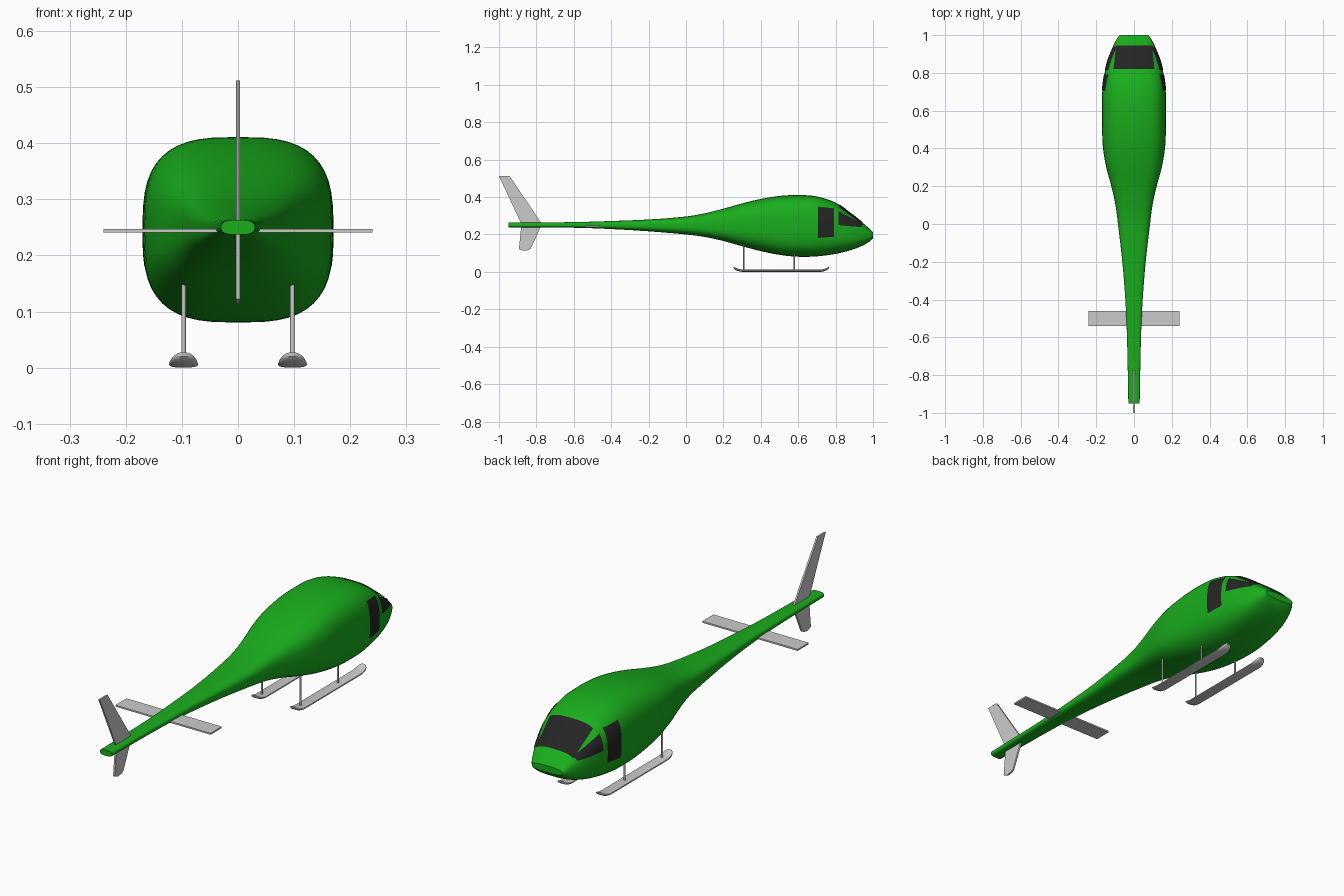
import bpy, bmesh, math
from mathutils import Vector
from mathutils.bvhtree import BVHTree

if "Cube" in bpy.data.objects:
    bpy.data.objects.remove(bpy.data.objects["Cube"])


def material(name, color):
    m = bpy.data.materials.new(name)
    m.diffuse_color = color
    m.use_nodes = True
    m.node_tree.nodes["Principled BSDF"].inputs["Base Color"].default_value = m.diffuse_color
    return m


green = material("green_paint", (0.01, 0.42, 0.012, 1))
glass = material("dark_glass", (0.018, 0.018, 0.018, 1))


def finish(bm, name, mat=None, angle=None):
    me = bpy.data.meshes.new(name)
    bm.to_mesh(me)
    ob = bpy.data.objects.new(name, me)
    bpy.context.collection.objects.link(ob)
    if mat:
        me.materials.append(mat)
    if angle:
        bpy.ops.object.select_all(action='DESELECT')
        bpy.context.view_layer.objects.active = ob
        ob.select_set(True)
        bpy.ops.object.shade_smooth_by_angle(angle=math.radians(angle))
    return ob


def loft(sections, sides, power, cx=0):
    """Superellipse rings (y, top, bottom, half width) joined along y."""
    bm = bmesh.new()
    rings = []
    for y, top, bot, hw in sections:
        ring = []
        for i in range(sides):
            a = 2 * math.pi * i / sides
            c, s = math.cos(a), math.sin(a)
            x = math.copysign(abs(c) ** (2 / power), c) * hw
            z = math.copysign(abs(s) ** (2 / power), s) * (top - bot) / 2
            ring.append(bm.verts.new((cx + x, y, (top + bot) / 2 + z)))
        rings.append(ring)
    for a, b in zip(rings, rings[1:]):
        for i in range(sides):
            j = (i + 1) % sides
            bm.faces.new((a[i], a[j], b[j], b[i]))
    bm.faces.new(rings[0])
    bm.faces.new(rings[-1])
    bmesh.ops.recalc_face_normals(bm, faces=bm.faces)
    return bm


def refine(keys, steps):
    """Smooth the key sections with Hermite curves."""
    def slope(k, c):
        a, b = keys[max(k - 1, 0)], keys[min(k + 1, len(keys) - 1)]
        return (b[c] - a[c]) / (b[0] - a[0])
    out = []
    for k in range(len(keys) - 1):
        p, q = keys[k], keys[k + 1]
        h = q[0] - p[0]
        for s in range(steps):
            t = s / steps
            row = [p[0] + t * h]
            for c in (1, 2, 3):
                row.append((2*t**3 - 3*t**2 + 1) * p[c] + (3*t**2 - 2*t**3) * q[c]
                           + h * ((t**3 - 2*t**2 + t) * slope(k, c)
                                  + (t**3 - t**2) * slope(k + 1, c)))
            out.append(row)
    return out + [keys[-1]]


# Fuselage and tail boom: y, top z, bottom z, half width
keys = [(-0.95, .263, .237, .030), (-0.6, .266, .236, .037), (-0.4, .272, .229, .046),
        (-0.2, .280, .217, .062), (0, .296, .200, .085), (0.1, .313, .187, .098),
        (0.2, .338, .165, .120), (0.3, .366, .137, .147), (0.4, .390, .111, .164),
        (0.5, .406, .091, .169), (0.6, .411, .081, .170), (0.7, .403, .083, .168),
        (0.8, .370, .096, .155), (0.87, .320, .113, .138), (0.93, .274, .134, .116),
        (0.98, .232, .161, .091), (1.0, .211, .181, .076)]
bm = loft(refine(keys, 4), 48, 3.0)
skin = BVHTree.FromBMesh(bm)
finish(bm, "fuselage", green, 40)


# Windows: quads projected onto the fuselage skin
def window(name, quad, origin, n=12):
    bm = bmesh.new()
    c = [Vector(p) for p in quad]
    ray = -Vector(origin)
    grid = []
    for i in range(n + 1):
        for j in range(n + 1):
            u, v = i / n, j / n
            p = c[0].lerp(c[1], u).lerp(c[3].lerp(c[2], u), v)
            hit, normal, _, _ = skin.ray_cast(p + Vector(origin), ray)
            grid.append(bm.verts.new(hit + normal * 0.003))
    for i in range(n):
        for j in range(n):
            k = i * (n + 1) + j
            f = bm.faces.new((grid[k], grid[k + 1], grid[k + n + 2], grid[k + n + 1]))
            f.normal_update()
            if f.normal.dot(ray) > 0:
                f.normal_flip()
    finish(bm, name, glass, 40)


window("windscreen", [(-.107, .82, .2), (.107, .82, .2), (.094, .943, .2), (-.094, .943, .2)], (0, 0, 1))
for side, sx in (("right", 1), ("left", -1)):
    window(side + "_door_window", [(0, .706, .348), (0, .79, .338), (0, .79, .188), (0, .706, .182)], (sx, 0, 0))
    window(side + "_quarter_window", [(0, .815, .322), (0, .938, .256), (0, .938, .238), (0, .815, .250)], (sx, 0, 0))


# Flat plates for the tail surfaces
def plate(name, outline, thickness):
    bm = bmesh.new()
    t = Vector(thickness)
    f = bm.faces.new([bm.verts.new(Vector(p) - t / 2) for p in outline])
    new = bmesh.ops.extrude_face_region(bm, geom=[f])["geom"]
    bmesh.ops.translate(bm, vec=t, verts=[v for v in new if isinstance(v, bmesh.types.BMVert)])
    bmesh.ops.recalc_face_normals(bm, faces=bm.faces)
    finish(bm, name)


fin = [(-1, .512), (-.943, .512), (-.77, .256), (-.83, .124), (-.845, .116), (-.87, .113),
       (-.893, .122), (-.88, .256)]
plate("tail_fin", [(0, y, z) for y, z in fin], (.008, 0, 0))
plate("stabilizer", [(-.24, -.54, .244), (.24, -.54, .244), (.24, -.46, .244), (-.24, -.46, .244)], (0, 0, .007))

# Landing skids with upturned tapered tips, and their struts
tip = [(.255, .027, .020, .012), (.262, .024, .012, .019), (.275, .018, .005, .024), (.30, .012, 0, .026)]
profile = tip + [(1.02 - y, t, b, w) for y, t, b, w in reversed(tip)]
for side, sx in (("right", 1), ("left", -1)):
    finish(loft(profile, 16, 2.6, sx * .097), side + "_skid", None, 40)
    for pos, y in (("rear", .31), ("front", .58)):
        bpy.ops.mesh.primitive_cylinder_add(vertices=12, radius=.004, depth=.15, location=(sx * .097, y, .082))
        bpy.context.object.name = f"{side}_{pos}_strut"
        bpy.ops.object.shade_smooth_by_angle(angle=math.radians(40))
